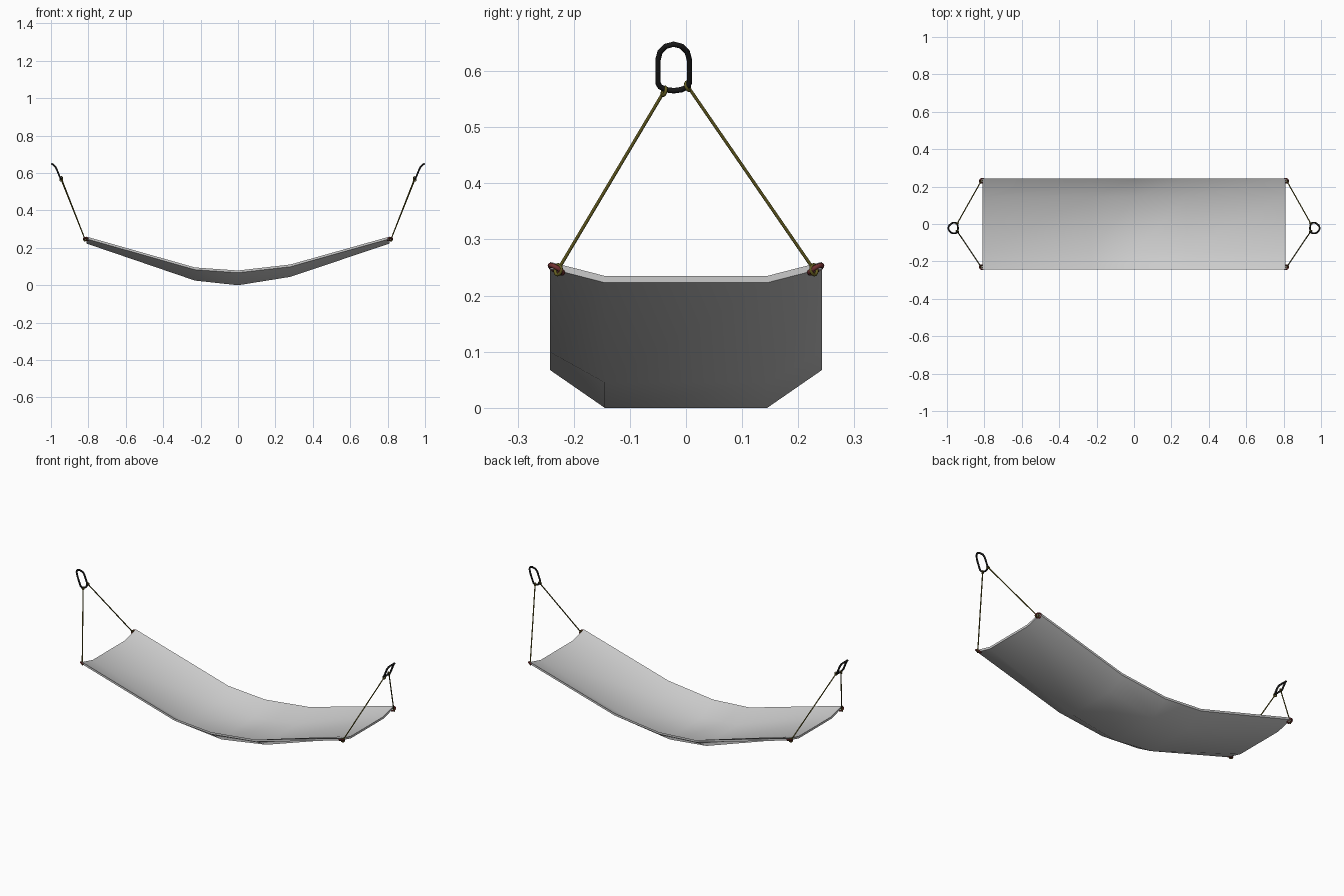
import bpy, bmesh, math
from mathutils import Vector, Matrix

if "Cube" in bpy.data.objects:
    bpy.data.objects.remove(bpy.data.objects["Cube"])


def material(name, rgb):
    m = bpy.data.materials.new(name)
    m.diffuse_color = (*rgb, 1)
    m.use_nodes = True
    m.node_tree.nodes["Principled BSDF"].inputs["Base Color"].default_value = m.diffuse_color
    return m


olive = material("rope_olive", (0.13, 0.11, 0.015))
black = material("metal_black", (0.01, 0.01, 0.01))
red = material("grommet_red", (0.16, 0.03, 0.03))


def tube(name, pts, radius, mat, closed=False, res=2):
    """Round tube swept along a path, turned into a mesh."""
    cu = bpy.data.curves.new(name, 'CURVE')
    cu.dimensions = '3D'
    cu.bevel_depth = radius
    cu.bevel_resolution = res
    cu.use_fill_caps = True
    sp = cu.splines.new('POLY')
    sp.points.add(len(pts) - 1)
    for p, co in zip(sp.points, pts):
        p.co = (*co, 1)
    sp.use_cyclic_u = closed
    ob = bpy.data.objects.new(name, cu)
    bpy.context.collection.objects.link(ob)
    bpy.ops.object.select_all(action='DESELECT')
    ob.select_set(True)
    bpy.context.view_layer.objects.active = ob
    bpy.ops.object.convert(target='MESH')
    ob = bpy.context.object
    ob.data.materials.clear()
    ob.data.materials.append(mat)
    bpy.ops.object.shade_smooth_by_angle(angle=math.radians(50))
    return ob


def loop(name, center, normal, r, tube_r, mat, n=14):
    """Small closed ring facing the given normal."""
    q = Vector((0, 0, 1)).rotation_difference(Vector(normal))
    pts = [Vector(center) + q @ Vector((r * math.cos(a), r * math.sin(a), 0))
           for a in (2 * math.pi * i / n for i in range(n))]
    return tube(name, pts, tube_r, mat, True)


# Fabric bed: x, underside height in the flat middle, underside height at the rim
stations = [(-0.81, 0.223, 0.248), (-0.23, 0.025, 0.083), (0, 0, 0.067),
            (0.28, 0.045, 0.099), (0.81, 0.223, 0.248)]
bm = bmesh.new()
rows = [[bm.verts.new((x, y, z)) for y, z in
         ((-0.242, rim), (-0.145, mid), (0.145, mid), (0.242, rim))]
        for x, mid, rim in stations]
for a, b in zip(rows, rows[1:]):
    for j in range(3):
        bm.faces.new((a[j], b[j], b[j + 1], a[j + 1]))
bottom = bm.faces[:]
ext = bmesh.ops.extrude_face_region(bm, geom=bottom, use_keep_orig=True)
bmesh.ops.translate(bm, vec=(0, 0, 0.012),
                    verts=[g for g in ext['geom'] if isinstance(g, bmesh.types.BMVert)])
bmesh.ops.recalc_face_normals(bm, faces=bm.faces)
me = bpy.data.meshes.new("hammock_bed")
bm.to_mesh(me)
bm.free()
bed = bpy.data.objects.new("hammock_bed", me)
bpy.context.collection.objects.link(bed)
bpy.context.view_layer.objects.active = bed
bpy.ops.object.select_all(action='DESELECT')
bed.select_set(True)
bpy.ops.object.shade_smooth_by_angle(angle=math.radians(50))

# Carabiner outline: side lean as x over z
lean = [(0.565, 0.941), (0.575, 0.951), (0.6, 0.962), (0.625, 0.971),
        (0.64, 0.981), (0.648, 0.994)]


def lean_x(z):
    for (z0, x0), (z1, x1) in zip(lean, lean[1:]):
        if z <= z1:
            return x0 + (x1 - x0) * (z - z0) / (z1 - z0)
    return lean[-1][1]


for s, side in ((-1, "left"), (1, "right")):
    # Oval carabiner
    outline = []
    for i in range(7):
        a = math.pi * i / 6
        outline.append((-0.022 + 0.028 * math.cos(a), 0.62 + 0.028 * math.sin(a)))
    for i in range(7):
        a = math.pi + math.pi * i / 6
        outline.append((-0.022 + 0.028 * math.cos(a), 0.579 + 0.014 * math.sin(a)))
    tube(f"carabiner_{side}", [(s * lean_x(z), y, z) for y, z in outline],
         0.005, black, True)

    for t, end, ty, tz in ((-1, "front", -0.039, 0.564), (1, "back", 0.003, 0.573)):
        corner = Vector((s * 0.818, t * 0.228, 0.246))
        top = Vector((s * 0.945, ty, tz))
        # Suspension rope
        tube(f"rope_{side}_{end}", [corner, top], 0.003, olive)
        # Rope loops round the carabiner and through the grommet
        loop(f"upper_loop_{side}_{end}", top, (s * 0.4, 1 * t, 0.3), 0.0075, 0.003, olive)
        loop(f"lower_loop_{side}_{end}", corner, (s * 0.6, t * 0.8, 0.1), 0.009, 0.003, olive)
        # Eyelet in the fabric corner
        loop(f"grommet_{side}_{end}", (s * 0.812, t * 0.231, 0.247),
             (-s * 0.25, -t * 0.6, 1), 0.013, 0.0045, red)
